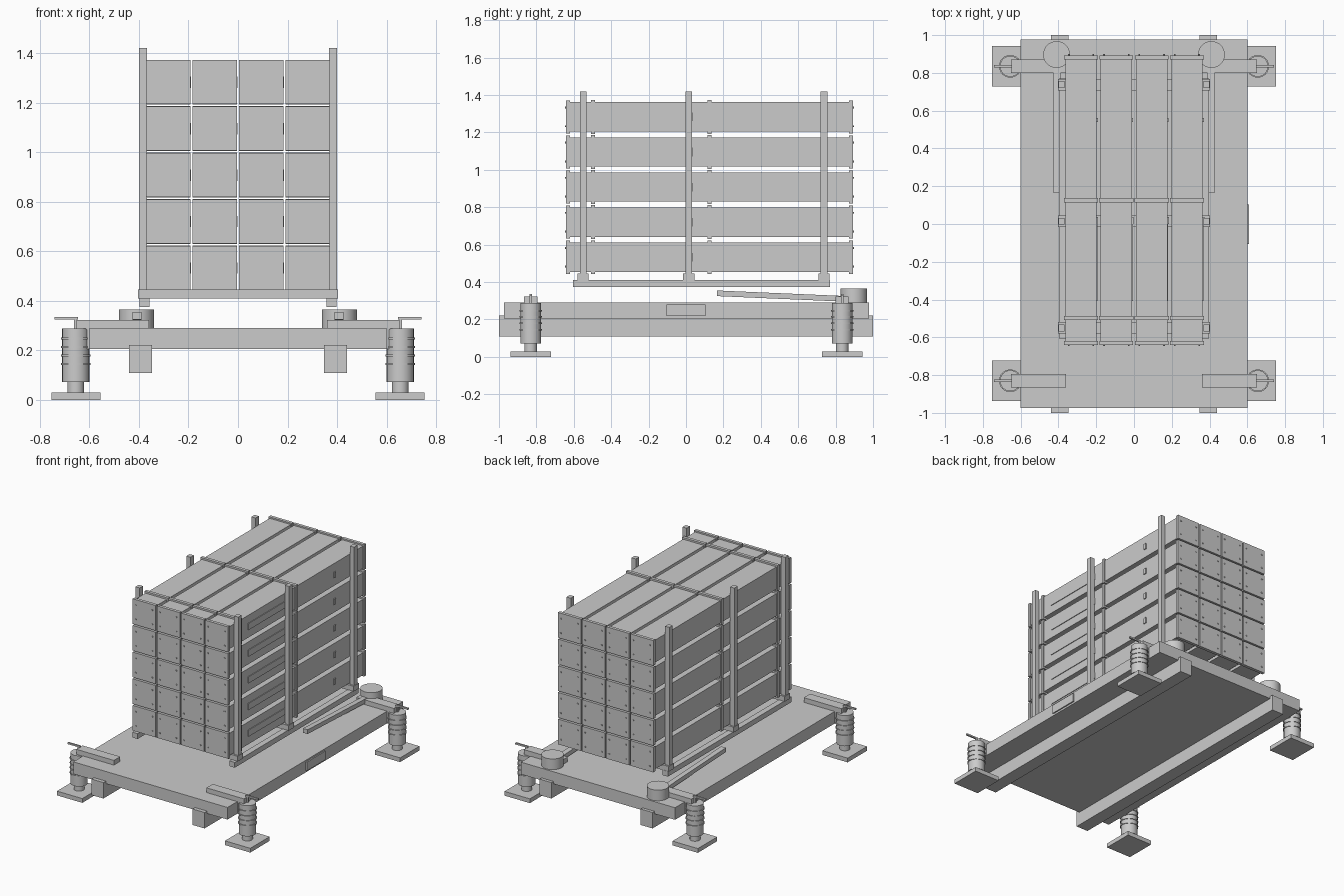
import bpy, bmesh, math
from mathutils import Matrix, Vector

cube = bpy.data.objects.get("Cube")
if cube:
    bpy.data.objects.remove(cube, do_unlink=True)

grey = bpy.data.materials.new("plain_grey")
grey.use_nodes = True
colour = (0.6, 0.6, 0.6, 1)
grey.diffuse_color = colour
grey.node_tree.nodes["Principled BSDF"].inputs["Base Color"].default_value = colour


def box(bm, x, y, z):
    """Box spanning the given (low, high) ranges."""
    mid = Vector([(a + b) / 2 for a, b in (x, y, z)])
    size = [abs(b - a) for a, b in (x, y, z)]
    return bmesh.ops.create_cube(
        bm, size=1, matrix=Matrix.Translation(mid) @ Matrix.Diagonal((*size, 1)))["verts"]


def cylinder(bm, x, y, z, r, sides=24):
    """Upright cylinder spanning the z range."""
    bmesh.ops.create_cone(bm, cap_ends=True, segments=sides, radius1=r, radius2=r,
                          depth=z[1] - z[0],
                          matrix=Matrix.Translation((x, y, (z[0] + z[1]) / 2)))


def around(c, width):
    return (c - width / 2, c + width / 2)


def span(side, a, b):
    """Range on one side of the centre line."""
    return tuple(sorted((side * a, side * b)))


def finish(bm, name, smooth=False):
    mesh = bpy.data.meshes.new(name)
    bm.to_mesh(mesh)
    bm.free()
    mesh.materials.append(grey)
    ob = bpy.data.objects.new(name, mesh)
    bpy.context.collection.objects.link(ob)
    if smooth:
        bpy.ops.object.select_all(action="DESELECT")
        ob.select_set(True)
        bpy.context.view_layer.objects.active = ob
        bpy.ops.object.shade_smooth_by_angle(angle=math.radians(35))
    return ob


# Deck and its side plate
bm = bmesh.new()
box(bm, (-0.6, 0.6), (-0.973, 0.978), (0.205, 0.29))
finish(bm, "deck")
bm = bmesh.new()
box(bm, (0.595, 0.609), (-0.105, 0.103), (0.218, 0.279))
finish(bm, "deck_side_plate")

for side, label in ((1, "left"), (-1, "right")):
    # Rail under the deck
    bm = bmesh.new()
    box(bm, span(side, 0.347, 0.44), (-1, 1), (0.11, 0.222))
    finish(bm, label + "_under_rail")

    # Round turntable on the rear deck corner
    bm = bmesh.new()
    cylinder(bm, side * 0.41, 0.897, (0.285, 0.365), 0.071, 32)
    finish(bm, label + "_rear_drum", True)

    # Sloping bar leading to the drum
    bm = bmesh.new()
    for v in box(bm, span(side, 0.39, 0.426), (0.165, 0.86), (0.295, 0.325)):
        if v.co.y < 0.5:
            v.co.z += 0.03
    finish(bm, label + "_sloping_bar")

    for y, end in ((-0.83, "front"), (0.835, "rear")):
        name = f"{end}_{label}_"
        # Jack with foot, piston, sleeve and rings
        bm = bmesh.new()
        box(bm, span(side, 0.555, 0.752), around(y, 0.215), (0, 0.03))
        finish(bm, name + "foot_pad")
        bm = bmesh.new()
        x = side * 0.655
        cylinder(bm, x, y, (0.03, 0.08), 0.034)
        cylinder(bm, x, y, (0.072, 0.288), 0.055)
        for ring in range(4):
            z = 0.142 + 0.034 * ring
            cylinder(bm, x, y, (z, z + 0.008), 0.06)
        finish(bm, name + "jack", True)
        # Outrigger arm and crank handle
        bm = bmesh.new()
        box(bm, span(side, 0.36, 0.652), around(y, 0.07), (0.285, 0.323))
        box(bm, span(side, 0.595, 0.61), around(y, 0.07), (0.205, 0.3))
        finish(bm, name + "outrigger_arm")
        bm = bmesh.new()
        box(bm, span(side, 0.645, 0.74), around(y, 0.012), (0.325, 0.336))
        box(bm, span(side, 0.65, 0.662), around(y, 0.012), (0.28, 0.33))
        finish(bm, name + "crank_handle")

# Cradle under the stack
post_rows = (-0.55, 0.015, 0.738)
bm = bmesh.new()
for side in (1, -1):
    box(bm, span(side, 0.357, 0.398), (-0.605, 0.77), (0.375, 0.412))
for y in post_rows:
    box(bm, (-0.403, 0.403), around(y, 0.06), (0.41, 0.447))
finish(bm, "cradle")

# Upright posts
bm = bmesh.new()
for y in post_rows:
    for side in (1, -1):
        box(bm, span(side, 0.367, 0.4), around(y, 0.036), (0.44, 1.42))
finish(bm, "posts")

# Stack of square tubes with caps, collars, rivets and side strips
tubes, caps, collars, rivets, strips = [bmesh.new() for _ in range(5)]
pitch = 0.1875
for col in range(4):
    x = (col - 1.5) * pitch
    for row in range(5):
        z = 0.533 + row * pitch
        box(tubes, around(x, 0.165), (-0.625, 0.88), around(z, 0.157))
        for y in (-0.63, 0.882):
            box(caps, around(x, 0.179), around(y, 0.022), around(z, 0.177))
            outward = y + math.copysign(0.011, y)
            for dx in (-0.065, 0.065):
                for dz in (-0.05, 0.05):
                    bmesh.ops.create_cone(
                        rivets, cap_ends=True, segments=6, radius1=0.005, radius2=0.005,
                        depth=0.012, matrix=Matrix.Translation((x + dx, outward, z + dz))
                        @ Matrix.Rotation(math.pi / 2, 4, "X"))
        for y in (-0.497, 0.126):
            box(collars, around(x, 0.181), around(y, 0.022), around(z, 0.181))
        face = x + 0.0825
        box(strips, (face - 0.005, face + 0.005), (-0.408, 0.0), around(z, 0.046))
        box(strips, (face - 0.005, face + 0.009), (0.0, 0.036), around(z, 0.046))
        box(strips, (face - 0.005, face + 0.007), around(0.55, 0.022), around(z, 0.04))
finish(tubes, "tubes")
finish(caps, "end_caps")
finish(collars, "collars")
finish(rivets, "cap_rivets")
finish(strips, "side_strips")
